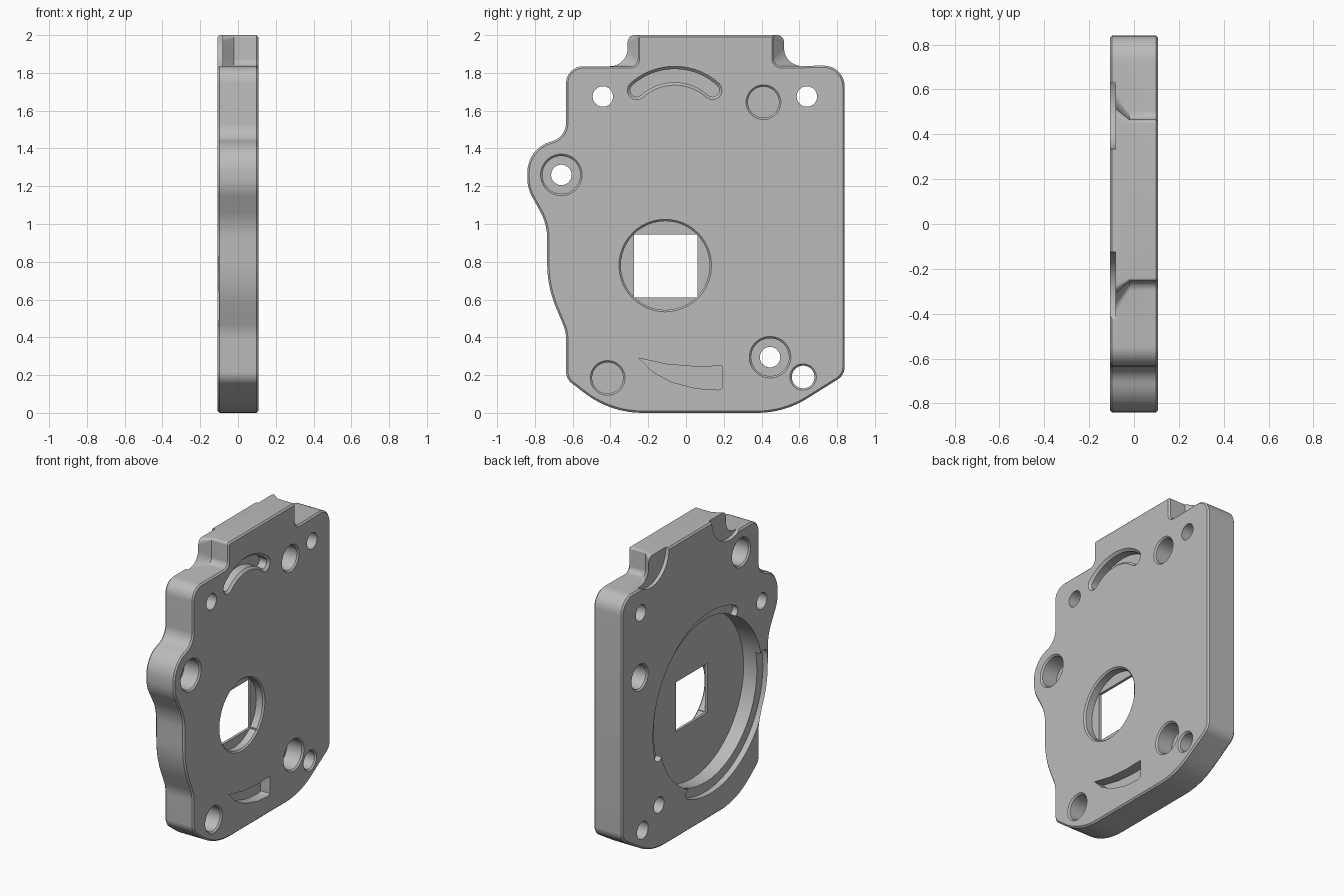
import bpy, bmesh
from math import sin, cos, tan, pi, radians
from mathutils import Vector

cube = bpy.data.objects.get("Cube")
if cube:
    bpy.data.objects.remove(cube, do_unlink=True)

grey = bpy.data.materials.new("machined grey")
grey.use_nodes = True
grey.diffuse_color = (0.5, 0.5, 0.5, 1)
grey.node_tree.nodes["Principled BSDF"].inputs["Base Color"].default_value = (0.5, 0.5, 0.5, 1)

FRONT, BACK = 0.108, -0.108      # the two broad faces, at +x and -x


def loft(name, rings):
    """Closed solid through rings given as (x, [(y, z), ...])."""
    bm = bmesh.new()
    loops = [[bm.verts.new((x, y, z)) for y, z in pts] for x, pts in rings]
    n = len(loops[0])
    for a, b in zip(loops, loops[1:]):
        for i in range(n):
            j = (i + 1) % n
            bm.faces.new((a[i], a[j], b[j], b[i]))
    bm.faces.new(loops[0])
    bm.faces.new(loops[-1])
    bmesh.ops.recalc_face_normals(bm, faces=bm.faces)
    mesh = bpy.data.meshes.new(name)
    bm.to_mesh(mesh)
    bm.free()
    obj = bpy.data.objects.new(name, mesh)
    bpy.context.collection.objects.link(obj)
    mesh.materials.append(grey)
    return obj


def rounded(corners, steps=8):
    """Polygon with each corner (y, z, radius) replaced by an arc."""
    out = []
    for i, (y, z, r) in enumerate(corners):
        p = Vector((y, z))
        a = (Vector(corners[i - 1][:2]) - p).normalized()
        b = (Vector(corners[(i + 1) % len(corners)][:2]) - p).normalized()
        half = a.angle(b) / 2
        mid = (a + b).normalized()
        centre = p + mid * (r / sin(half))
        side = (a - b).normalized()
        sweep = pi / 2 - half
        for k in range(steps + 1):
            t = sweep * (1 - 2 * k / steps)
            out.append(centre - mid * r * cos(t) + side * r * sin(t))
    return out


def outline(flare, top_r, foot_r, inset=0):
    """Plate silhouette; flare widens the neck at the top."""
    left, right = -0.255 - flare, 0.465 + flare
    pts = rounded([
        (right, 2, top_r), (left, 2, top_r), (left, 1.835, foot_r),
        (-0.635, 1.835, 0.09), (-0.635, 1.46, 0.1), (-0.84, 1.4, 0.17),
        (-0.84, 1.19, 0.2), (-0.735, 1.0, 0.3), (-0.735, 0.67, 0.6),
        (-0.635, 0.43, 0.2), (-0.635, 0.18, 0.08), (-0.4, 0, 0.5),
        (0.52, 0, 0.5), (0.84, 0.2, 0.08), (0.84, 1.84, 0.11),
        (right, 1.835, foot_r)])
    moved = []
    for i, p in enumerate(pts):
        d = (pts[(i + 1) % len(pts)] - pts[i - 1]).normalized()
        moved.append(p + Vector((-d.y, d.x)) * inset)
    return moved


def circle(y, z, r, n=48):
    return [(y + r * cos(2 * pi * i / n), z + r * sin(2 * pi * i / n)) for i in range(n)]


def band(y, z, r, half, a0, a1, n=40):
    """Arc shaped slot with rounded ends, angles in degrees."""
    a0, a1 = radians(a0), radians(a1)
    pts = []
    for i in range(n + 1):
        t = a0 + (a1 - a0) * i / n
        pts.append((y + (r + half) * cos(t), z + (r + half) * sin(t)))
    for start, flip in ((a1, 1), (a0, -1)):
        cy, cz = y + r * cos(start), z + r * sin(start)
        for i in range(1, 8):
            t = start + pi * i / 8 + (0 if flip == 1 else pi)
            pts.append((cy + half * cos(t), cz + half * sin(t)))
        if flip == 1:
            for i in range(n + 1):
                t = a1 + (a0 - a1) * i / n
                pts.append((y + (r - half) * cos(t), z + (r - half) * sin(t)))
    return pts


# Plate body: narrow neck on one face, flared neck on the other, softened rims
plate = loft("adapter_plate", [
    (BACK, outline(0.06, 0.04, 0.1, 0.01)), (BACK + 0.01, outline(0.06, 0.04, 0.1)),
    (-0.09, outline(0.06, 0.04, 0.1)), (-0.02, outline(0, 0.015, 0.04)),
    (FRONT - 0.01, outline(0, 0.015, 0.04)), (FRONT, outline(0, 0.015, 0.04, 0.01))])

cutters = []


def cut(shape, face, depth, lip=0.0):
    """Pocket of a given depth from one face; shape(grow) gives its outline."""
    s = 1 if face > 0 else -1
    rings = [(face - s * depth, shape(0))]
    if lip:
        rings += [(face - s * lip, shape(0)), (face, shape(lip)), (face + s * 0.03, shape(lip))]
    else:
        rings.append((face + s * 0.03, shape(0)))
    cutters.append(loft("cutter", rings))


def hole(y, z, r, face, depth, lip=0.0):
    cut(lambda g: circle(y, z, r + g), face, depth, lip)


# Round recesses on both faces, joined by a square opening
hole(-0.11, 0.78, 0.235, FRONT, 0.058, 0.01)
hole(-0.11, 0.78, 0.555, BACK, 0.14, 0)
cut(lambda g: [(-0.275, 0.61), (0.06, 0.61), (0.06, 0.945), (-0.275, 0.945)], FRONT, 0.25)

# Shallow arc grooves round the large recess
for a0, a1 in ((-15, 116), (170, 293)):
    cut(lambda g: band(-0.11, 0.78, 0.58, 0.038, a0, a1), BACK, 0.04)

# Through holes
for y, z, r in ((-0.44, 1.675, 0.054), (0.64, 1.675, 0.054), (-0.66, 1.26, 0.054),
                (0.445, 0.295, 0.054), (0.62, 0.19, 0.06)):
    hole(y, z, r, FRONT, 0.25)

# Counterbores and blind pockets
for y, z, r, face in ((-0.66, 1.26, 0.1, FRONT), (0.445, 0.295, 0.1, FRONT),
                      (-0.415, 0.185, 0.082, FRONT), (0.41, 1.645, 0.082, FRONT),
                      (-0.44, 1.675, 0.09, BACK), (0.65, 1.24, 0.08, BACK)):
    hole(y, z, r, face, 0.12, 0.01)
hole(0.62, 0.19, 0.06, FRONT, 0.03, 0.01)

# Curved slot near the top and tapered slot near the bottom
cut(lambda g: band(-0.06, 1.485, 0.3, 0.035 + g, 48, 132), FRONT, 0.07, 0.015)
cut(lambda g: [(-0.25, 0.29), (-0.1, 0.257), (0.05, 0.245), (0.19, 0.248), (0.19, 0.13),
               (0.17, 0.122), (0.05, 0.13), (-0.08, 0.165), (-0.18, 0.22)], FRONT, 0.07)

# Shallow clearance pockets at the neck corners
for y in (-0.32, 0.53):
    hole(y, 2.0, 0.195, BACK, 0.025)

# Carve the plate, then drop the cutters
bpy.context.view_layer.objects.active = plate
for c in cutters:
    mod = plate.modifiers.new("pocket", "BOOLEAN")
    mod.operation = "DIFFERENCE"
    mod.solver = "EXACT"
    mod.object = c
    bpy.ops.object.modifier_apply(modifier=mod.name)
    bpy.data.objects.remove(c, do_unlink=True)

bpy.ops.object.select_all(action="DESELECT")
plate.select_set(True)
bpy.ops.object.shade_smooth_by_angle(angle=radians(30))
